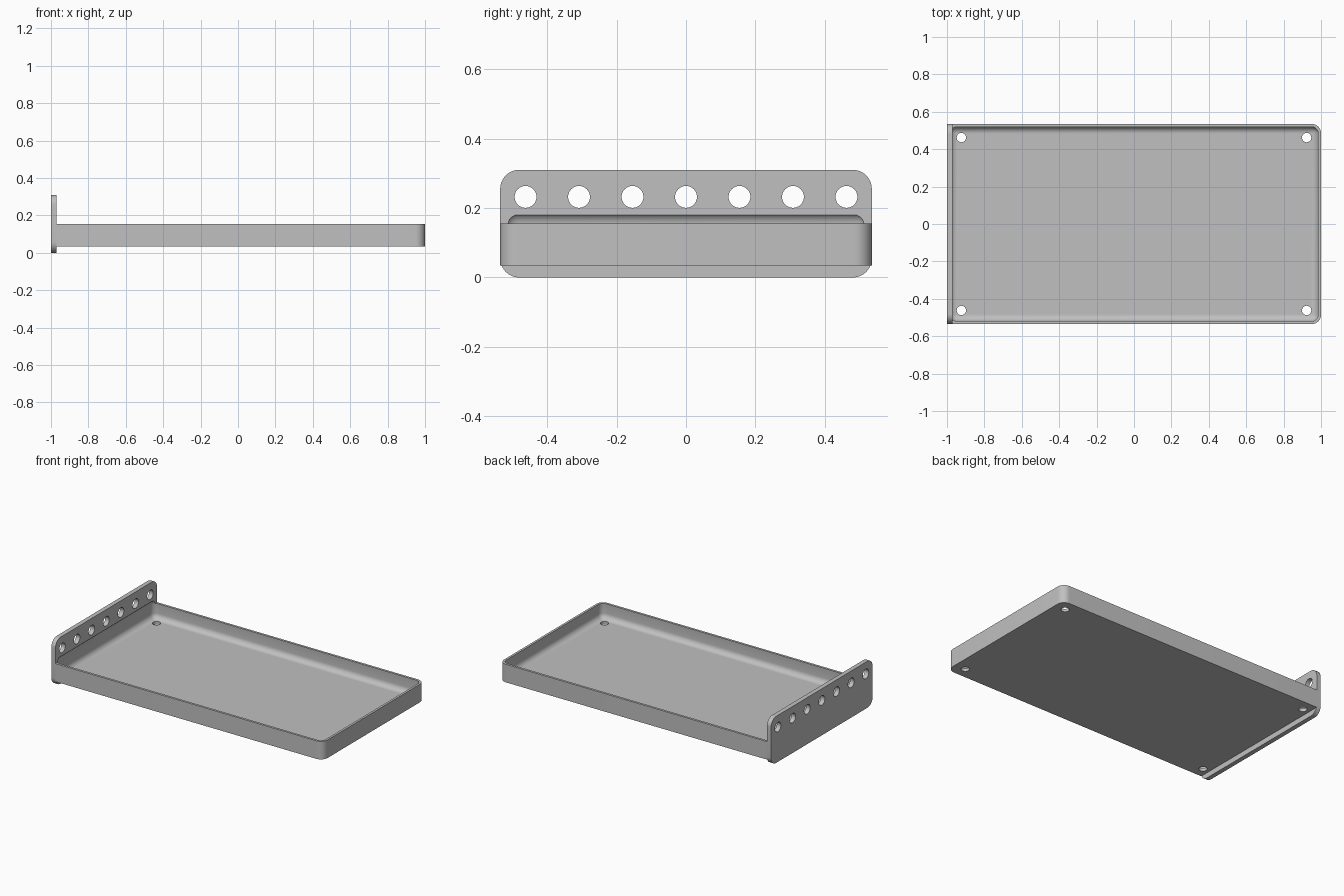
import bpy
import bmesh
import math
from mathutils import Matrix, Vector

cube = bpy.data.objects.get("Cube")
if cube:
    bpy.data.objects.remove(cube, do_unlink=True)

grey = bpy.data.materials.new("plain_grey")
grey.use_nodes = True
grey.diffuse_color = (0.53, 0.53, 0.53, 1)
grey.node_tree.nodes["Principled BSDF"].inputs["Base Color"].default_value = grey.diffuse_color


def finish(name, bm):
    mesh = bpy.data.meshes.new(name)
    bm.to_mesh(mesh)
    bm.free()
    mesh.materials.append(grey)
    obj = bpy.data.objects.new(name, mesh)
    bpy.context.collection.objects.link(obj)
    return obj


def rounded_box(name, low, high, radius, rule, segments=10):
    """Box between two corners, rounding the edges that pass the rule."""
    low, high = Vector(low), Vector(high)
    bm = bmesh.new()
    bmesh.ops.create_cube(bm, size=1)
    bmesh.ops.scale(bm, vec=high - low, verts=bm.verts)
    bmesh.ops.translate(bm, vec=(low + high) / 2, verts=bm.verts)
    edges = [e for e in bm.edges if rule(*[v.co for v in e.verts])]
    bmesh.ops.bevel(bm, geom=edges, offset=radius, segments=segments,
                    profile=0.5, affect='EDGES')
    return finish(name, bm)


def hole_cutter(name, centres, radius, axis):
    """Row of cylinders joined in one cutter."""
    bm = bmesh.new()
    turn = Matrix.Rotation(math.pi / 2, 4, 'Y') if axis == 'X' else Matrix()
    for c in centres:
        bmesh.ops.create_cone(bm, cap_ends=True, segments=32, radius1=radius,
                              radius2=radius, depth=0.1,
                              matrix=Matrix.Translation(c) @ turn)
    return finish(name, bm)


def cut(obj, cutter):
    mod = obj.modifiers.new("cut", 'BOOLEAN')
    mod.operation = 'DIFFERENCE'
    mod.solver = 'EXACT'
    mod.object = cutter
    bpy.context.view_layer.objects.active = obj
    bpy.ops.object.modifier_apply(modifier=mod.name)


# Tray block, rounded at the two far corners
tray = rounded_box("tray", (-0.97, -0.535, 0.035), (1, 0.535, 0.155), 0.05,
                   lambda a, b: a.x > 0 and b.x > 0 and abs(a.z - b.z) > 0.01)

# Upright end plate with four rounded corners
plate = rounded_box("end_plate", (-1, -0.535, 0), (-0.97, 0.535, 0.31), 0.055,
                    lambda a, b: abs(a.x - b.x) > 0.01)

# Hollow with soft edges, which also bites into the plate
hollow = rounded_box("hollow_cutter", (-0.984, -0.52, 0.055), (0.985, 0.52, 0.188),
                     0.036, lambda a, b: True, 8)

# Mounting holes in the floor and a row of holes in the plate
floor_holes = hole_cutter("floor_hole_cutter",
                          [(x, y, 0.05) for x in (-0.923, 0.923) for y in (-0.462, 0.462)],
                          0.025, 'Z')
plate_holes = hole_cutter("plate_hole_cutter",
                          [(-0.985, 0.154 * i, 0.232) for i in range(-3, 4)],
                          0.0315, 'X')

cut(tray, hollow)
cut(tray, floor_holes)
cut(plate, hollow)
cut(plate, plate_holes)

for cutter in (hollow, floor_holes, plate_holes):
    bpy.data.objects.remove(cutter, do_unlink=True)

# Smooth curves, sharp edges
for obj in (tray, plate):
    bpy.ops.object.select_all(action='DESELECT')
    obj.select_set(True)
    bpy.context.view_layer.objects.active = obj
    bpy.ops.object.shade_smooth_by_angle(angle=math.radians(30))
